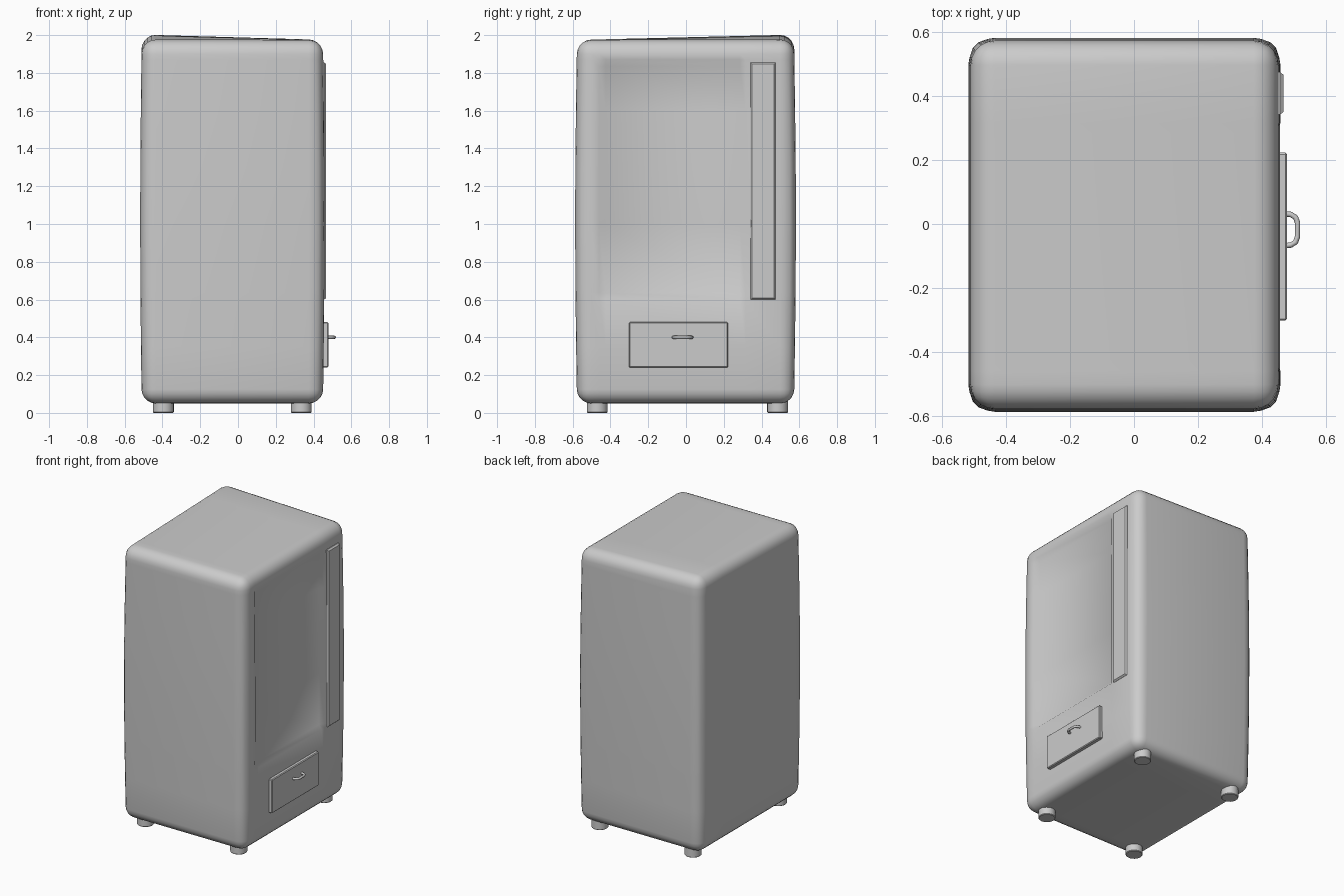
import bpy, bmesh, math
from mathutils import Vector

if "Cube" in bpy.data.objects:
    bpy.data.objects.remove(bpy.data.objects["Cube"])


def finish(bm, name, angle=30):
    bmesh.ops.recalc_face_normals(bm, faces=bm.faces)
    me = bpy.data.meshes.new(name)
    bm.to_mesh(me)
    bm.free()
    ob = bpy.data.objects.new(name, me)
    bpy.context.collection.objects.link(ob)
    bpy.ops.object.select_all(action='DESELECT')
    bpy.context.view_layer.objects.active = ob
    ob.select_set(True)
    bpy.ops.object.shade_smooth_by_angle(angle=math.radians(angle))
    return ob


def box(lo, hi):
    bm = bmesh.new()
    bmesh.ops.create_cube(bm, size=1)
    lo, hi = Vector(lo), Vector(hi)
    for v in bm.verts:
        v.co = Vector([lo[i] + (v.co[i] + 0.5) * (hi[i] - lo[i]) for i in range(3)])
    return bm


def cut(bm, axis, value):
    no = Vector((0, 0, 0))
    no[axis] = 1
    bmesh.ops.bisect_plane(bm, geom=bm.verts[:] + bm.edges[:] + bm.faces[:],
                           plane_co=no * value, plane_no=no)


# Cabinet: rounded box with a soft bulge, a sunken window and a raised back corner
bm = box((-0.51, -0.577, 0.05), (0.45, 0.572, 1.975))
bmesh.ops.bevel(bm, geom=bm.edges[:], offset=0.075, segments=5, profile=0.5, affect='EDGES')
for y in (-0.46, -0.425, 0.285, 0.315):
    cut(bm, 1, y)
for z in (0.35, 0.605, 0.635, 1.0, 1.3, 1.6, 1.835, 1.87):
    cut(bm, 2, z)
for v in bm.verts:
    x, y, z = v.co
    swell = 0.010 * math.sin(math.pi * min(max((z - 0.05) / 1.92, 0), 1))
    if abs(x + 0.03) > 0.44:
        v.co.x += math.copysign(swell * 0.8, x)
    if abs(y) > 0.53:
        v.co.y += math.copysign(swell, y)
    if x > 0.445 and -0.43 < y < 0.29 and 0.63 < z < 1.84:
        v.co.x -= 0.022
    if z > 1.88:
        u = min(max((0.45 - x) / 0.9, 0), 1)
        w = min(max((y + 0.55) / 1.05, 0), 1)
        v.co.z += 0.026 * u * w
finish(bm, "cabinet", 50)

# Control strip beside the window, with a chamfered front
bm = box((0.42, 0.342, 0.6), (0.467, 0.475, 1.855))
front = [f for f in bm.faces if f.calc_center_median().x > 0.46]
bmesh.ops.inset_region(bm, faces=front, thickness=0.012, depth=0)
for v in bm.verts:
    if v.co.x > 0.46 and (v.co.y < 0.345 or v.co.y > 0.47 or v.co.z < 0.605 or v.co.z > 1.85):
        v.co.x = 0.457
finish(bm, "control_strip", 20)

# Collection drawer
bm = box((0.42, -0.302, 0.24), (0.478, 0.223, 0.48))
bmesh.ops.bevel(bm, geom=bm.edges[:], offset=0.005, segments=1, affect='EDGES')
finish(bm, "drawer", 30)

# Drawer handle: bent rod
curve = bpy.data.curves.new("drawer_handle", 'CURVE')
curve.dimensions = '3D'
curve.bevel_depth = 0.0085
curve.bevel_resolution = 2
curve.use_fill_caps = True
path = [(0.47, -0.068), (0.49, -0.066), (0.505, -0.057), (0.511, -0.04), (0.511, 0.005),
        (0.505, 0.021), (0.49, 0.03), (0.47, 0.032)]
sp = curve.splines.new('POLY')
sp.points.add(len(path) - 1)
for p, (x, y) in zip(sp.points, path):
    p.co = (x, y, 0.4, 1)
sp.use_smooth = True
handle = bpy.data.objects.new("drawer_handle", curve)
bpy.context.collection.objects.link(handle)

# Feet
for i, (x, y) in enumerate([(x, y) for x in (-0.395, 0.335) for y in (-0.47, 0.485)]):
    bm = bmesh.new()
    bmesh.ops.create_cone(bm, cap_ends=True, segments=24, radius1=0.055, radius2=0.055, depth=0.075)
    bmesh.ops.bevel(bm, geom=[e for e in bm.edges if abs(e.verts[0].co.z - e.verts[1].co.z) < 1e-5
                              and e.verts[0].co.z < 0],
                    offset=0.004, segments=1, affect='EDGES')
    bmesh.ops.translate(bm, verts=bm.verts, vec=(x, y, 0.0375))
    finish(bm, f"foot_{i + 1}", 30)
